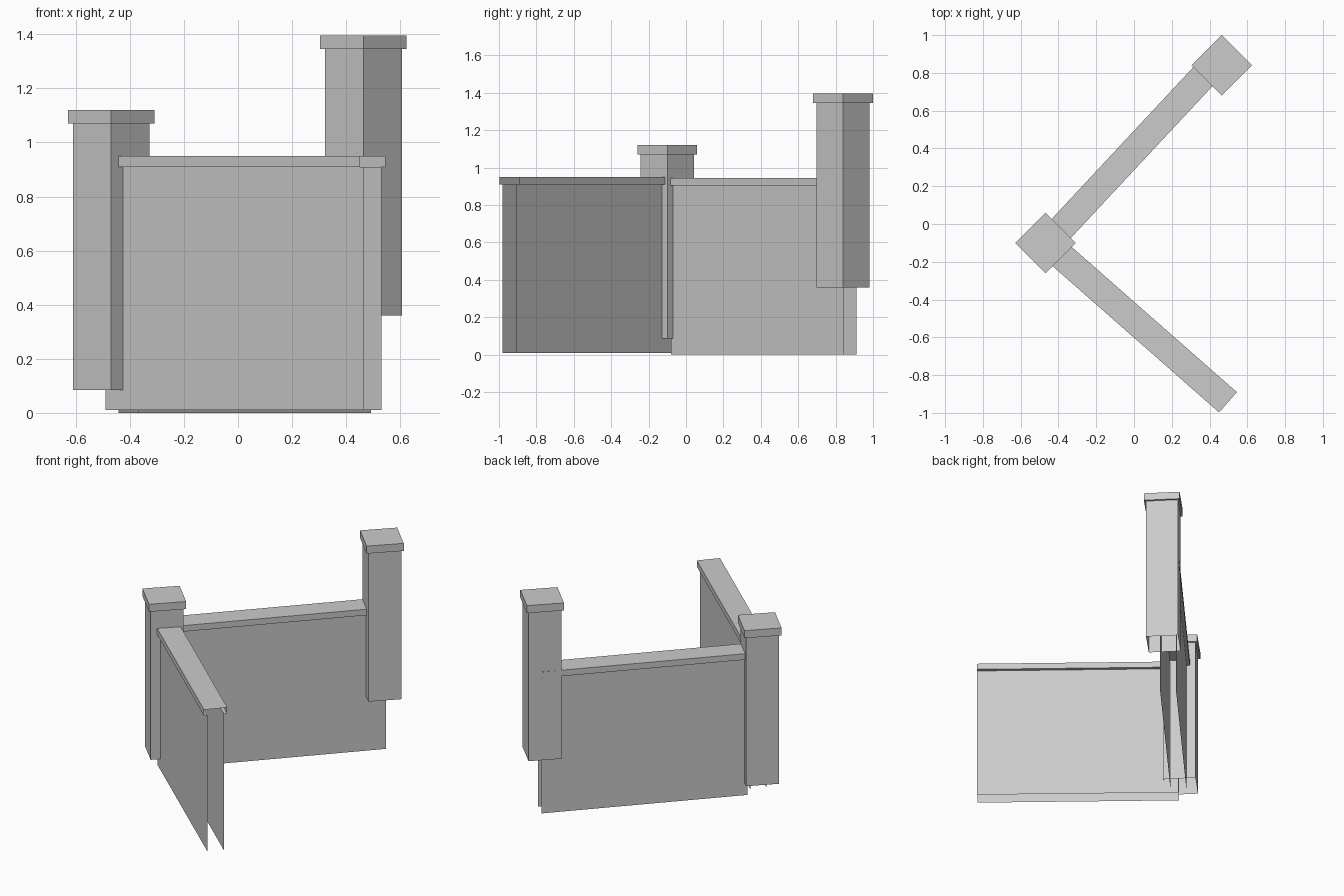
import bpy, bmesh, math
from mathutils import Vector

if "Cube" in bpy.data.objects:
    bpy.data.objects.remove(bpy.data.objects["Cube"])

grey = bpy.data.materials.new("stone grey")
grey.diffuse_color = (0.6, 0.6, 0.6, 1)
grey.use_nodes = True
grey.node_tree.nodes["Principled BSDF"].inputs["Base Color"].default_value = grey.diffuse_color


def finish(name, bm):
    mesh = bpy.data.meshes.new(name)
    bm.to_mesh(mesh)
    bm.free()
    mesh.materials.append(grey)
    obj = bpy.data.objects.new(name, mesh)
    bpy.context.collection.objects.link(obj)


# Square post turned 45 degrees: open base, overhanging flat cap
def post(name, x, y, z, shaft=0.985, cap=0.05, r_shaft=0.142, r_cap=0.16):
    bm = bmesh.new()
    levels = [(r_shaft, z), (r_shaft, z + shaft), (r_cap, z + shaft),
              (r_cap, z + shaft + cap)]
    rings = []
    for r, h in levels:
        rings.append([bm.verts.new((x + r * math.cos(i * math.pi / 2),
                                    y + r * math.sin(i * math.pi / 2), h))
                      for i in range(4)])
    for low, high in zip(rings, rings[1:]):
        for i in range(4):
            j = (i + 1) % 4
            bm.faces.new((low[i], low[j], high[j], high[i]))
    bm.faces.new(rings[-1])
    finish(name, bm)


# Hollow wall: coped profile swept from start to end, open at ends and base
def wall(name, start, end, z, half=0.05, half_cap=0.0715, body=0.9, cap=0.04):
    bm = bmesh.new()
    a, b = Vector((*start, z)), Vector((*end, z))
    d = (b - a).normalized()
    side = Vector((d.y, -d.x, 0))
    right = [(half, 0), (half, body), (half_cap, body), (half_cap, body + cap)]
    profile = right + [(-s, h) for s, h in reversed(right)]
    rows = [[bm.verts.new(p + side * s + Vector((0, 0, h))) for s, h in profile]
            for p in (a, b)]
    for i in range(len(profile) - 1):
        bm.faces.new((rows[0][i], rows[1][i], rows[1][i + 1], rows[0][i + 1]))
    finish(name, bm)


post("corner_post", -0.469, -0.10, 0.085)
post("back_post", 0.464, 0.84, 0.36)
wall("back_wall", (-0.405, -0.045), (0.455, 0.877), 0.0, body=0.905)
wall("front_wall", (-0.457, -0.105), (0.4975, -0.944), 0.01)
